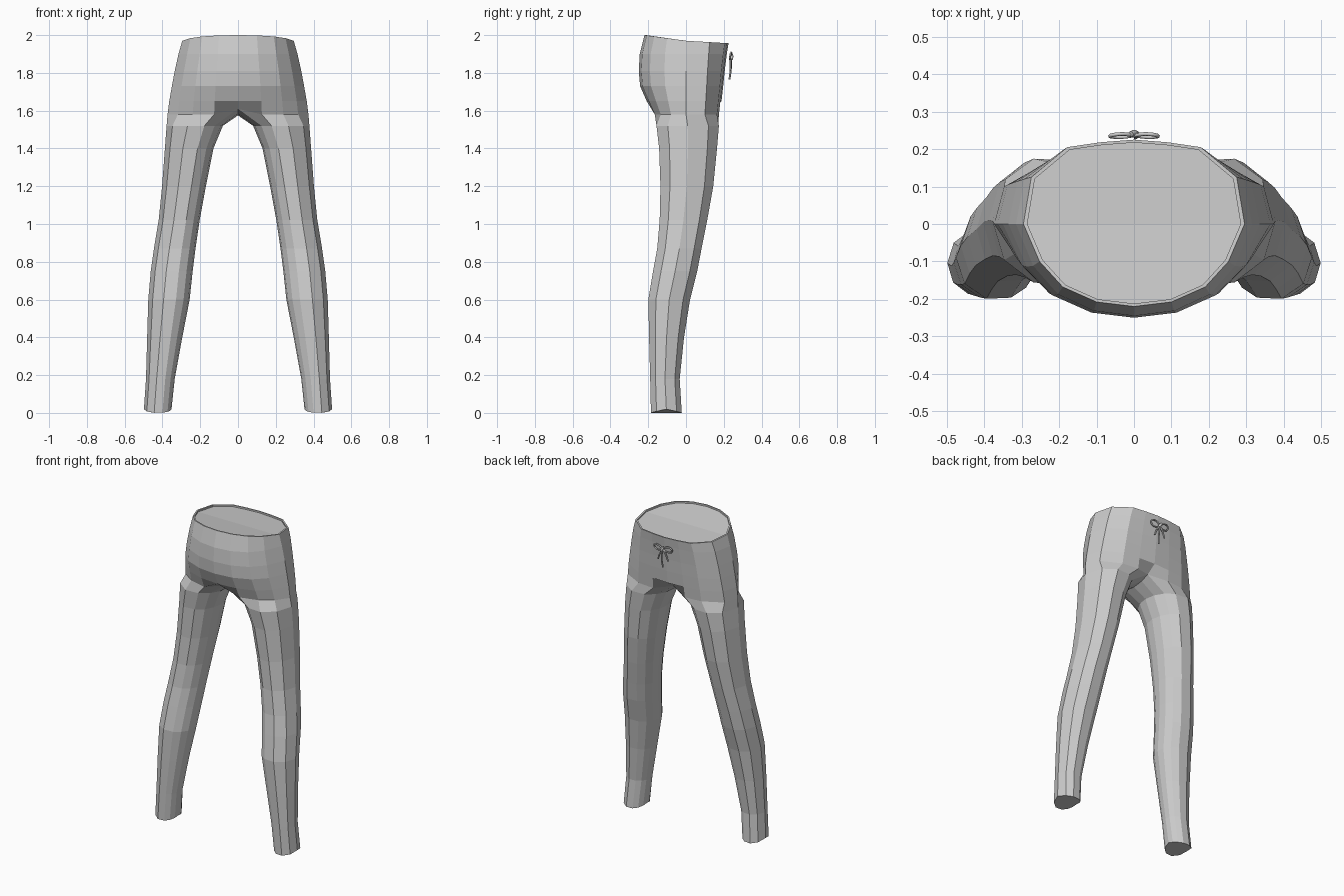
import bpy, bmesh, math

if "Cube" in bpy.data.objects:
    bpy.data.objects.remove(bpy.data.objects["Cube"])

grey = bpy.data.materials.new("plain grey cloth")
grey.diffuse_color = (0.6, 0.6, 0.6, 1)
grey.use_nodes = True
grey.node_tree.nodes["Principled BSDF"].inputs["Base Color"].default_value = grey.diffuse_color

# Half outline of the waist, from centre of the -y side round to the +y side
WAIST = [(0, -.22), (.1, -.208), (.19, -.168), (.252, -.1), (.295, 0),
         (.274, .125), (.178, .205), (.09, .218), (0, .225)]
# Hip levels: z, half width, depth towards -y, depth towards +y
HIPS = [(1.97, .295, .22, .225), (1.90, .315, .245, .216), (1.81, .335, .25, .205),
        (1.73, .35, .243, .197), (1.65, .364, .208, .188), (1.58, .373, .175, .18)]
# Leg levels: z, inner x, outer x, y of the -y side, y of the +y side
LEG = [(1.52, .08, .378, -.157, .175), (1.40, .13, .387, -.143, .165),
       (1.20, .17, .402, -.136, .145), (1.02, .203, .42, -.14, .113),
       (.87, .225, .445, -.153, .083), (.75, .24, .462, -.175, .06),
       (.60, .256, .475, -.2, .022), (.40, .295, .481, -.196, -.01),
       (.18, .335, .487, -.19, -.033), (.0, .352, .498, -.186, -.022)]
ANGLES = [-110, -75, -38, 0, 40, 75, 110, 135, 158, 180, 202, 225]


def hip_ring(z, rx, yb, yf):
    pts = []
    for x, y in WAIST:
        yy = y / .22 * yb if y < 0 else y / .225 * yf
        tilt = 0
        if z > 1.95:                       # waistline rises towards -y
            tilt = .03 * (-y / .22) if y < 0 else -.013 * y / .225
        pts.append((x / .295 * rx, yy, z + tilt))
    return pts


def leg_ring(z, xi, xo, yb, yf):
    cx, cy, rx, ry = (xi + xo) / 2, (yb + yf) / 2, (xo - xi) / 2, (yf - yb) / 2 * 1.03
    pts = []
    for a in ANGLES:
        c, s = math.cos(math.radians(a)), math.sin(math.radians(a))
        dip = .02 * (1 - abs(s)) if z == 0 else 0
        pts.append((cx + rx * c, cy + ry * s, z + dip))
    return pts


bm = bmesh.new()


def add(pts):
    return [bm.verts.new(p) for p in pts]


def bridge(a, b, closed=False):
    n = len(a)
    for i in range(n if closed else n - 1):
        j = (i + 1) % n
        bm.faces.new((a[i], a[j], b[j], b[i]))


# Seat and hips
rings = [add(hip_ring(*h)) for h in HIPS]
for v, y, z in ((rings[-1][0], -.13, 1.61), (rings[-1][-1], .125, 1.605)):
    v.co = (0, y, z)
for a, b in zip(rings, rings[1:]):
    bridge(a, b)

# Waist rim and slightly sunken cap
top = hip_ring(*HIPS[0])
rim = add([(x * .965, y * .965, z) for x, y, z in top])
sunk = add([(x * .965, y * .965, z - .01) for x, y, z in top])
bridge(rings[0], rim)
bridge(rim, sunk)
mid = bm.verts.new((0, 0, 1.96))
for a, b in zip(sunk, sunk[1:]):
    bm.faces.new((a, b, mid))

# Crotch seam closes the hip ring into the top of the leg
seam = add([(0, .07, 1.585), (0, 0, 1.575), (0, -.075, 1.585)])
prev = rings[-1][1:] + seam + [rings[-1][0]]
for level in LEG:
    ring = add(leg_ring(*level))
    bridge(prev, ring, True)
    prev = ring
bm.faces.new(prev)                         # cuff underside
bmesh.ops.recalc_face_normals(bm, faces=bm.faces)

mesh = bpy.data.meshes.new("trousers")
bm.to_mesh(mesh)
bm.free()
mesh.materials.append(grey)
trousers = bpy.data.objects.new("trousers", mesh)
bpy.context.collection.objects.link(trousers)
mirror = trousers.modifiers.new("mirror", "MIRROR")
mirror.merge_threshold = .0005


# Drawstring bow on the +y side
def cord(name, paths, radius):
    cu = bpy.data.curves.new(name, "CURVE")
    cu.dimensions = "3D"
    cu.bevel_depth = radius
    cu.bevel_resolution = 1
    cu.resolution_u = 4
    cu.use_fill_caps = True
    for path in paths:
        sp = cu.splines.new("BEZIER")
        sp.bezier_points.add(len(path) - 1)
        for p, co in zip(sp.bezier_points, path):
            p.co = co
            p.handle_left_type = p.handle_right_type = "AUTO"
    cu.materials.append(grey)
    ob = bpy.data.objects.new(name, cu)
    bpy.context.collection.objects.link(ob)


loop = [(0, .236, 1.888), (.03, .24, 1.906), (.062, .236, 1.9),
        (.057, .232, 1.878), (.025, .232, 1.872), (0, .236, 1.884)]
tail = [(0, .236, 1.885), (.018, .236, 1.86), (.036, .234, 1.815)]
flip = lambda path: [(-x, y, z) for x, y, z in path]
cord("bow_loops", [loop, flip(loop)], .005)
cord("bow_tails", [tail, flip(tail),
                   [(0, .238, 1.885), (.008, .238, 1.83), (.004, .23, 1.765)]], .005)
cord("bow_knot", [[(-.008, .24, 1.9), (.002, .243, 1.887), (.008, .24, 1.872)]], .008)
